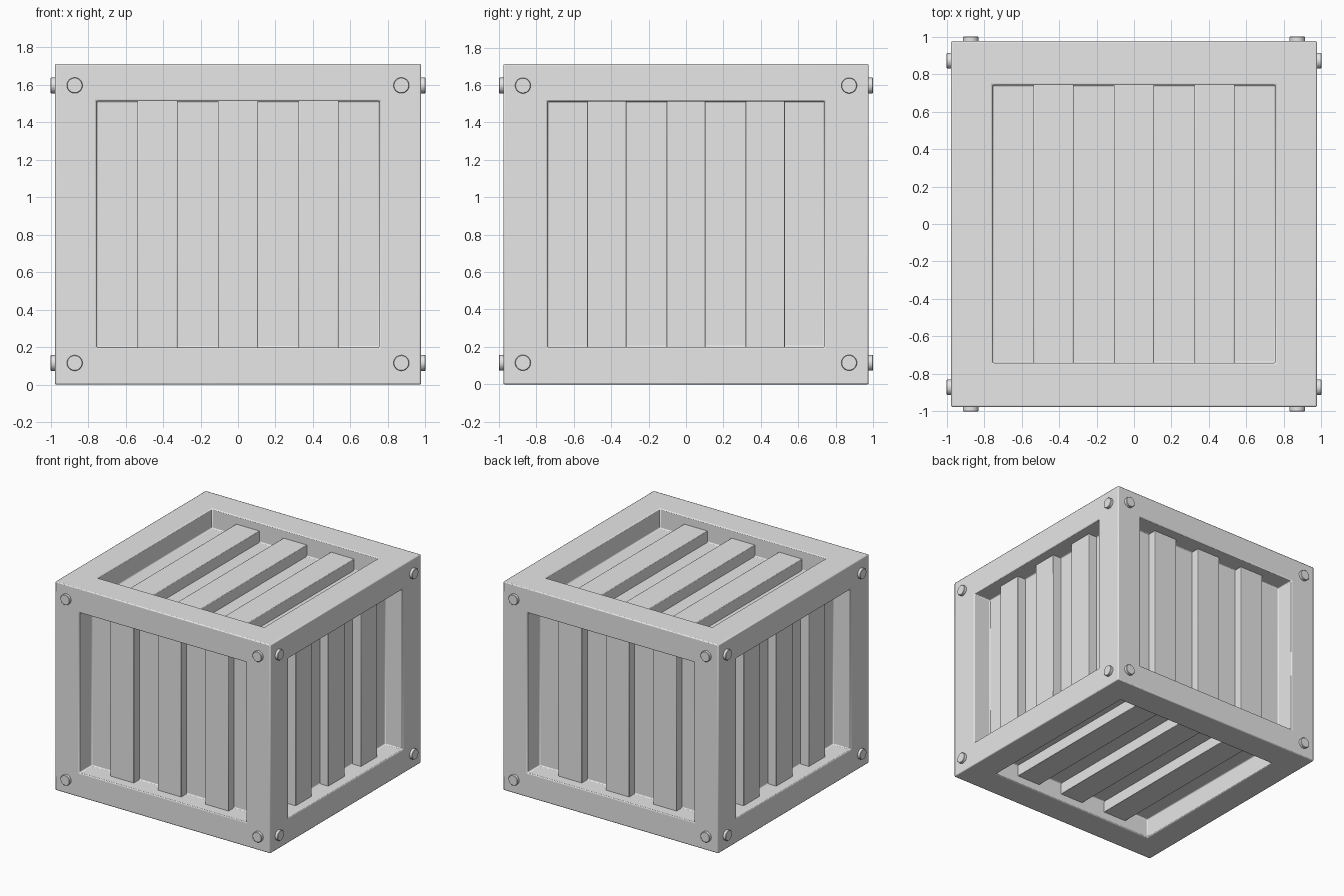
import bpy, bmesh
from math import radians, pi
from mathutils import Matrix, Vector

cube = bpy.data.objects.get("Cube")
if cube:
    bpy.data.objects.remove(cube, do_unlink=True)

HALF = Vector((0.977, 0.977, 0.856))       # crate half size
OPEN = Vector((0.756, 0.741, 0.657))       # half size of the recessed openings
CENTRE = Vector((0, 0, HALF.z))
RECESS = 0.16

grey = bpy.data.materials.new("plain_grey")
grey.use_nodes = True
grey.diffuse_color = (0.8, 0.8, 0.8, 1)
grey.node_tree.nodes["Principled BSDF"].inputs["Base Color"].default_value = (0.8, 0.8, 0.8, 1)


def finish(name, bm, bevel, segments=2):
    bmesh.ops.recalc_face_normals(bm, faces=bm.faces)
    mesh = bpy.data.meshes.new(name)
    bm.to_mesh(mesh)
    bm.free()
    mesh.materials.append(grey)
    obj = bpy.data.objects.new(name, mesh)
    bpy.context.collection.objects.link(obj)
    mod = obj.modifiers.new("soft_edges", "BEVEL")
    mod.width, mod.segments = bevel, segments
    mod.limit_method, mod.angle_limit = "ANGLE", radians(40)
    bpy.ops.object.select_all(action="DESELECT")
    obj.select_set(True)
    bpy.context.view_layer.objects.active = obj
    bpy.ops.object.shade_smooth_by_angle(angle=radians(35))
    return obj


# Crate body: a block with a framed recess in each of its six faces
bm = bmesh.new()
bmesh.ops.create_cube(bm, size=2, matrix=Matrix.Translation(CENTRE) @ Matrix.Diagonal((*HALF, 1)))
for face in list(bm.faces):
    face.normal_update()
    normal = face.normal.copy()
    axis = max(range(3), key=lambda i: abs(normal[i]))
    bmesh.ops.inset_individual(bm, faces=[face], thickness=0.1)
    for v in face.verts:
        for i in range(3):
            if i != axis:
                v.co[i] = CENTRE[i] + (OPEN[i] if v.co[i] > CENTRE[i] else -OPEN[i])
    floor = bmesh.ops.extrude_discrete_faces(bm, faces=[face])["faces"][0]
    bmesh.ops.translate(bm, verts=floor.verts, vec=-normal * RECESS)
finish("crate_frame", bm, 0.008)


def slats(name, normal, across, along, spacing, width, depth):
    """Three slats lying in one recess, their faces set back by depth."""
    bm = bmesh.new()
    n, sign = normal
    for k in (-1, 0, 1):
        size, pos = Vector((0, 0, 0)), CENTRE.copy()
        size[across], size[along], size[n] = width, 2 * OPEN[along] + 0.01, RECESS - depth + 0.02
        pos[across] += k * spacing
        pos[n] += sign * (HALF[n] - depth - size[n] / 2)
        bmesh.ops.create_cube(bm, size=1, matrix=Matrix.Translation(pos) @ Matrix.Diagonal((*size, 1)))
    finish(name, bm, 0.004)


slats("front_slats", (1, -1), 0, 2, 0.43, 0.213, 0.088)
slats("back_slats", (1, 1), 0, 2, 0.43, 0.213, 0.088)
slats("left_slats", (0, 1), 1, 2, 0.423, 0.21, 0.083)
slats("right_slats", (0, -1), 1, 2, 0.423, 0.21, 0.083)
slats("top_slats", (2, 1), 0, 1, 0.43, 0.213, 0.067)
slats("bottom_slats", (2, -1), 0, 1, 0.43, 0.213, 0.067)

# Round bolt heads at the corners of the four upright sides
for side, turn in (("front", 0), ("left", 1), ("back", 2), ("right", 3)):
    bm = bmesh.new()
    for x in (-0.872, 0.872):
        for z in (-0.741, 0.741):
            place = (Matrix.Translation(CENTRE) @ Matrix.Rotation(turn * pi / 2, 4, "Z")
                     @ Matrix.Translation((x, -0.98, z)) @ Matrix.Rotation(pi / 2, 4, "X"))
            bmesh.ops.create_cone(bm, cap_ends=True, segments=24, radius1=0.042, radius2=0.042,
                                  depth=0.04, matrix=place)
    finish(side + "_bolts", bm, 0.003, 1)
